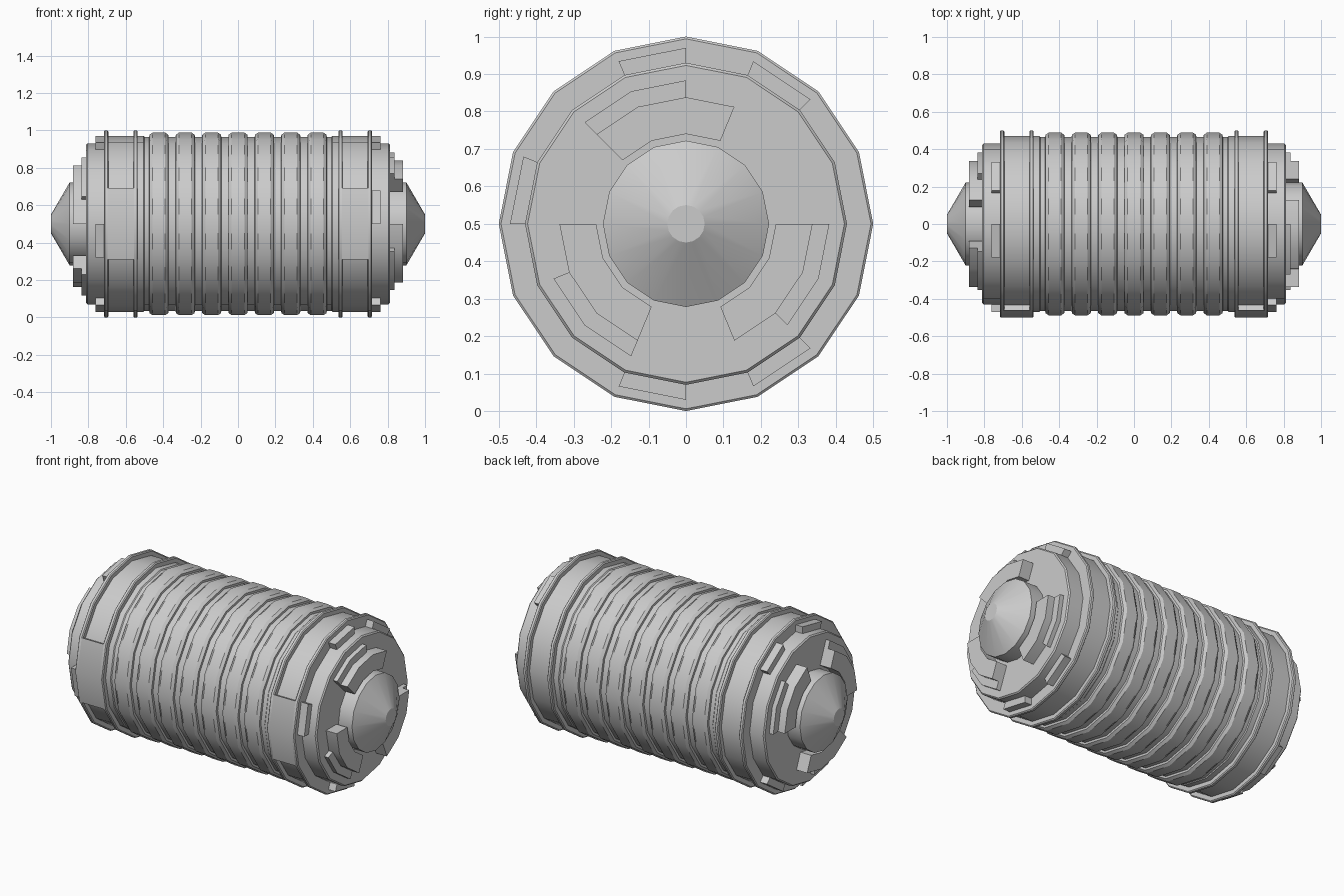
import bpy, bmesh
from math import sin, cos, pi, radians

if "Cube" in bpy.data.objects:
    bpy.data.objects.remove(bpy.data.objects["Cube"])

SIDES = 16
STEP = 2 * pi / SIDES
AXIS_Z = 0.5


def finish(name, bm):
    bmesh.ops.recalc_face_normals(bm, faces=bm.faces[:])
    mesh = bpy.data.meshes.new(name)
    bm.to_mesh(mesh)
    bm.free()
    ob = bpy.data.objects.new(name, mesh)
    bpy.context.collection.objects.link(ob)
    bpy.context.view_layer.objects.active = ob
    ob.select_set(True)
    bpy.ops.object.shade_smooth_by_angle(angle=radians(30))
    ob.select_set(False)
    return ob


def point(x, r, a, flip):
    # flip turns a part half a turn about the y axis, onto the other end
    return (flip * x, r * cos(a), AXIS_Z + flip * r * sin(a))


def lathe(name, profile, flip=1, cap_end=False, cap_start=False):
    """Turn an (x, radius) profile about the long axis."""
    bm = bmesh.new()
    rings = [[bm.verts.new(point(x, r, i * STEP, flip)) for i in range(SIDES)]
             for x, r in profile]
    for a, b in zip(rings, rings[1:]):
        for i in range(SIDES):
            j = (i + 1) % SIDES
            bm.faces.new((a[i], a[j], b[j], b[i]))
    if cap_start:
        bm.faces.new(rings[0])
    if cap_end:
        bm.faces.new(rings[-1])
    ob = finish(name, bm)
    # open strips: make sure normals point away from the axis
    mesh = ob.data
    if sum(p.normal.y * p.center.y + p.normal.z * (p.center.z - AXIS_Z)
           for p in mesh.polygons) < 0:
        mesh.flip_normals()
    return ob


def arc_block(name, x0, x1, r0, r1, first, last, flip=1):
    """Curved block spanning whole sides first..last of the 16-gon."""
    bm = bmesh.new()
    rows = [[bm.verts.new(point(x, r, k * STEP, flip))
             for x, r in ((x0, r0), (x1, r0), (x1, r1), (x0, r1))]
            for k in range(first, last + 1)]
    for a, b in zip(rows, rows[1:]):
        for i in range(4):
            j = (i + 1) % 4
            bm.faces.new((a[i], a[j], b[j], b[i]))
    bm.faces.new(rows[0])
    bm.faces.new(rows[-1])
    return finish(name, bm)


# Main drum with narrower end drums
half = [(0.50, 0.465), (0.505, 0.47), (0.71, 0.47), (0.71, 0.43),
        (0.805, 0.43), (0.812, 0.423)]
lathe("drum", [(-x, r) for x, r in reversed(half)] + half,
      cap_start=True, cap_end=True)

# Seven rounded ribs round the middle
for n in range(-3, 4):
    c = n * 0.141
    lathe("rib", [(c - 0.052, 0.464), (c - 0.05, 0.477), (c - 0.034, 0.488),
                  (c + 0.034, 0.488), (c + 0.05, 0.477), (c + 0.052, 0.464)])

# (first side, last side) of the inner step, then of the outer step
CLAMPS = [((3, 6), (4, 6)), ((8, 11), (9, 11)), ((13, 16), (14, 16))]
LUGS = [(2, 3), (4, 5), (7, 8), (11, 12), (13, 14)]

for flip in (1, -1):
    # Raised flanges
    for c in (0.548, 0.705):
        lathe("flange", [(c - 0.012, 0.465), (c - 0.012, 0.494),
                         (c - 0.007, 0.5), (c + 0.007, 0.5),
                         (c + 0.012, 0.494), (c + 0.012, 0.43)], flip)
    # Front panel filling the gap between flanges
    arc_block("front_panel", 0.541, 0.712, 0.465, 0.5, 7, 9, flip)
    # Cone-nosed hub
    lathe("hub", [(0.81, 0.222), (0.9, 0.222), (1.0, 0.05)], flip,
          cap_end=True)
    # Stepped clamps round the hub
    for inner, outer in CLAMPS:
        arc_block("clamp_inner", 0.81, 0.882, 0.24, 0.338, *inner, flip)
        arc_block("clamp_outer", 0.81, 0.838, 0.338, 0.383, *outer, flip)
    # Small lugs on the rim of the end drum
    for first, last in LUGS:
        arc_block("rim_lug", 0.712, 0.762, 0.425, 0.47, first, last, flip)
